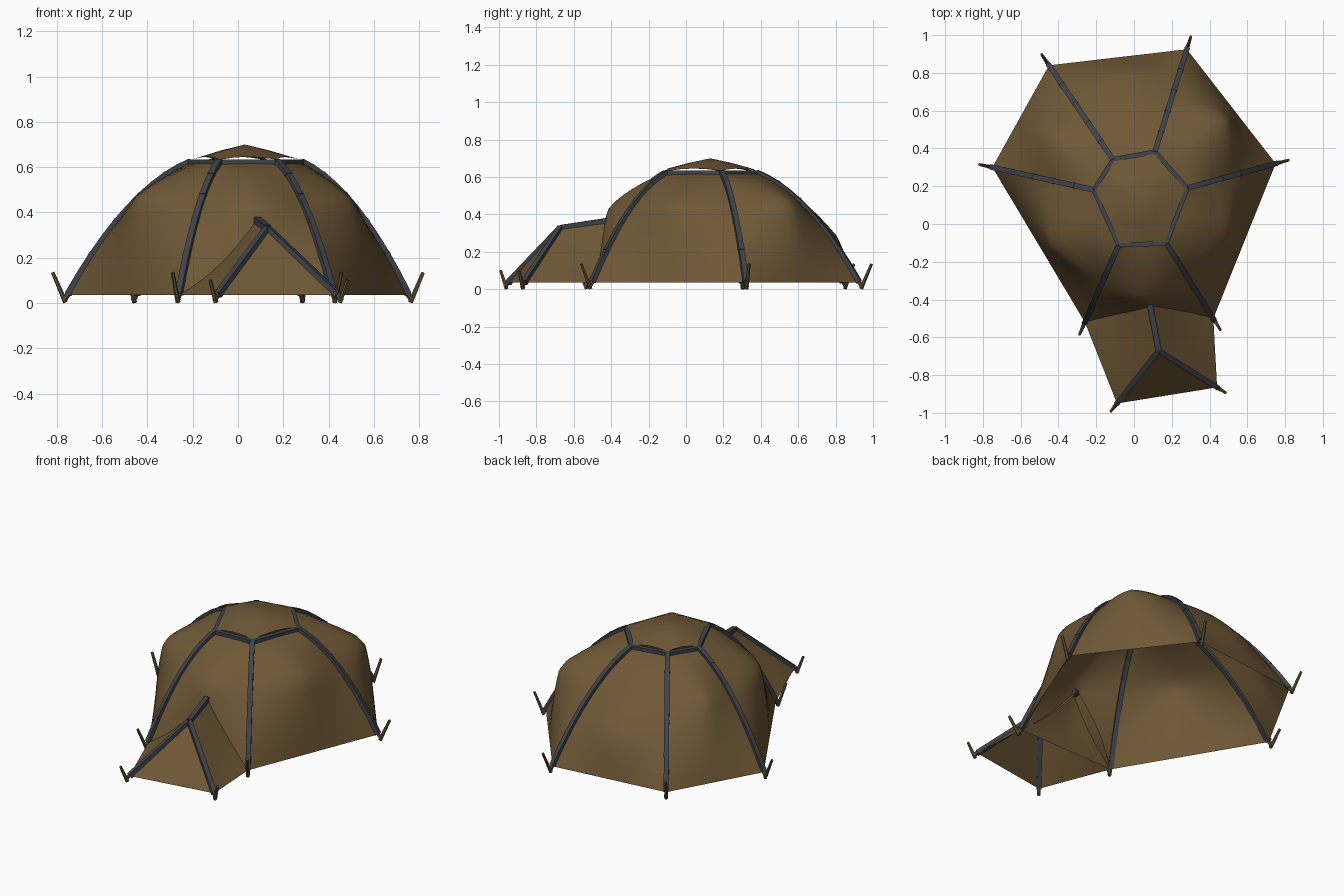
import bpy, math
from mathutils import Vector as V

if "Cube" in bpy.data.objects:
    bpy.data.objects.remove(bpy.data.objects["Cube"])


def material(name, rgb):
    m = bpy.data.materials.new(name)
    m.use_nodes = True
    m.diffuse_color = (*rgb, 1)
    m.node_tree.nodes["Principled BSDF"].inputs["Base Color"].default_value = (*rgb, 1)
    return m


CANVAS = material("brown canvas", (0.16, 0.097, 0.037))
METAL = material("dark grey metal", (0.05, 0.056, 0.066))
WOOD = material("stake brown", (0.13, 0.083, 0.035))


def mesh_object(name, verts, faces, mat, smooth=True):
    me = bpy.data.meshes.new(name)
    me.from_pydata(verts, [], faces)
    me.materials.append(mat)
    me.update()
    for p in me.polygons:
        p.use_smooth = smooth
    ob = bpy.data.objects.new(name, me)
    bpy.context.collection.objects.link(ob)
    return ob


def sheet(name, func, nu, nv):
    """Grid of cloth from a function of two 0..1 parameters."""
    verts = [func(i / nu, j / nv) for j in range(nv + 1) for i in range(nu + 1)]
    w = nu + 1
    faces = [(j * w + i, j * w + i + 1, (j + 1) * w + i + 1, (j + 1) * w + i)
             for j in range(nv) for i in range(nu)]
    return mesh_object(name, verts, faces, CANVAS)


def rod(name, pts, r0, r1, mat, sides=4):
    """Straight-sided tube along a path, tapering from r0 to r1."""
    verts, faces, n = [], [], len(pts)
    for k, p in enumerate(pts):
        d = (pts[min(k + 1, n - 1)] - pts[max(k - 1, 0)]).normalized()
        a = d.cross(V((0, 0, 1))).normalized()
        b = a.cross(d)
        r = r0 + (r1 - r0) * k / (n - 1)
        for s in range(sides):
            t = math.tau * (s + 0.5) / sides
            verts.append(p + (a * math.cos(t) + b * math.sin(t)) * r)
    for k in range(n - 1):
        for s in range(sides):
            q = (s + 1) % sides
            faces.append((k * sides + s, k * sides + q, (k + 1) * sides + q, (k + 1) * sides + s))
    faces += [tuple(reversed(range(sides))), tuple(range((n - 1) * sides, n * sides))]
    return mesh_object(name, verts, faces, mat, False)


# Ground corners and matching top ring corners
feet = [V((x, y, 0.035)) for x, y in
        [(-.26, -.52), (.42, -.50), (.75, .32), (.28, .925), (-.45, .84), (-.75, .30)]]
ring = [V((x, y, 0.62)) for x, y in
        [(-.08, -.11), (.17, -.10), (.28, .19), (.11, .38), (-.11, .34), (-.21, .18)]]
centre = V((0.03, 0.13, 0))


def pole_point(k, t):
    p = feet[k].lerp(ring[k], t)
    p.z += 0.585 * 0.62 * t * (1 - t)
    return p


# Dome panels: outward billow and the height where it peaks
billow = [(.11, .52), (.12, .54), (.185, .54), (.075, .27), (.11, .55), (.155, .55)]
for k in range(6):
    n = (k + 1) % 6
    edge = feet[n] - feet[k]
    out = V((edge.y, -edge.x, 0)).normalized() + V((0, 0, 0.12))
    amount, peak = billow[k]

    def panel(u, v, k=k, n=n, out=out, amount=amount, peak=peak):
        p = pole_point(k, v).lerp(pole_point(n, v), u)
        tent = min(v / peak, (1 - v) / (1 - peak))
        rise = 0.85 * tent + 0.15 * math.sin(math.pi / 2 * tent)
        across = 0.7 * math.sin(math.pi * u) + 0.3 * (1 - abs(2 * u - 1))
        return p + out * amount * rise * across

    sheet(f"dome_panel_{k + 1}", panel, 12, 14)

# Dome poles with joint sleeves, and the top ring
for k in range(6):
    path = [pole_point(k, t / 10) + V((0, 0, 0.004)) for t in range(11)]
    rod(f"dome_pole_{k + 1}", path, 0.02, 0.02, METAL)
    for t in (2, 4, 6, 8):
        d = (path[t + 1] - path[t]) * 0.1
        rod(f"pole_joint_{k + 1}_{t}", [path[t] - d, path[t] + d], 0.0215, 0.0215, METAL)
    a, b = ring[k], ring[(k + 1) % 6]
    rod(f"ring_bar_{k + 1}", [a, b], 0.02, 0.02, METAL)
    rod(f"ring_brace_{k + 1}", [a.lerp(b, 0.25), a.lerp(ring[k - 1], 0.25)], 0.01, 0.01, METAL)

# Peaked cap whose edges arch up between the ring corners
rim = []
for k in range(6):
    a, b = ring[k], ring[(k + 1) % 6]
    for s in range(4):
        p = a.lerp(b, s / 4)
        p = p.lerp(V((centre.x, centre.y, p.z)), 0.035)
        p.z = 0.634 + 0.012 * math.sin(math.pi * s / 4)
        rim.append(p)
apex = V((centre.x, centre.y, 0.70))
mid = [p.lerp(apex, 0.5) + V((0, 0, 0.003)) for p in rim]
N = len(rim)
faces = [(i, (i + 1) % N, N + (i + 1) % N, N + i) for i in range(N)]
faces += [(N + i, N + (i + 1) % N, 2 * N) for i in range(N)]
mesh_object("roof_cap", rim + mid + [apex], faces, CANVAS)

# Porch: front triangle, two side sheets, ridge and front poles
foot_r, foot_l = V((-.09, -.95, .035)), V((.44, -.865, .035))
peak_f, peak_b = V((.13, -.67, .335)), V((.08, -.405, .375))
mesh_object("porch_front", [foot_r, foot_l, peak_f], [(0, 1, 2)], CANVAS, False)


def porch_side(name, front, back):
    def f(u, v):
        p = front.lerp(peak_f, v).lerp(back.lerp(peak_b, v), u)
        sag = math.sin(math.pi * v) * u
        return p + V((0, 0.045, -0.03)) * sag
    sheet(name, f, 8, 8)


porch_side("porch_side_right", foot_r, feet[0])
porch_side("porch_side_left", foot_l, feet[1])
drop = V((0, 0, 0.006))
rod("porch_ridge", [peak_f - drop, peak_b - drop], 0.021, 0.021, METAL)
rod("porch_pole_right", [foot_r, peak_f - drop], 0.02, 0.02, METAL)
rod("porch_pole_left", [foot_l, peak_f - drop], 0.02, 0.02, METAL)

# Slanted ground stakes and short feet at every corner; porch ones are shorter
anchors = [(f, centre, 1) for f in feet] + [(f, peak_f, 0.75) for f in (foot_r, foot_l)]
for i, (f, c, size) in enumerate(anchors):
    d = V((f.x - c.x, f.y - c.y, 0)).normalized()
    g = V((f.x, f.y, 0))
    tip = d * 0.07 + V((0, 0, 0.135))
    rod(f"stake_{i + 1}", [g + d * 0.012 + V((0, 0, 0.003)), g + tip * size],
        0.011, 0.008, WOOD, 6)
    rod(f"stake_hook_{i + 1}", [g + d * 0.02 + V((0, 0, 0.012)), g - d * 0.012 + V((0, 0, 0.055))],
        0.012, 0.012, WOOD, 6)
